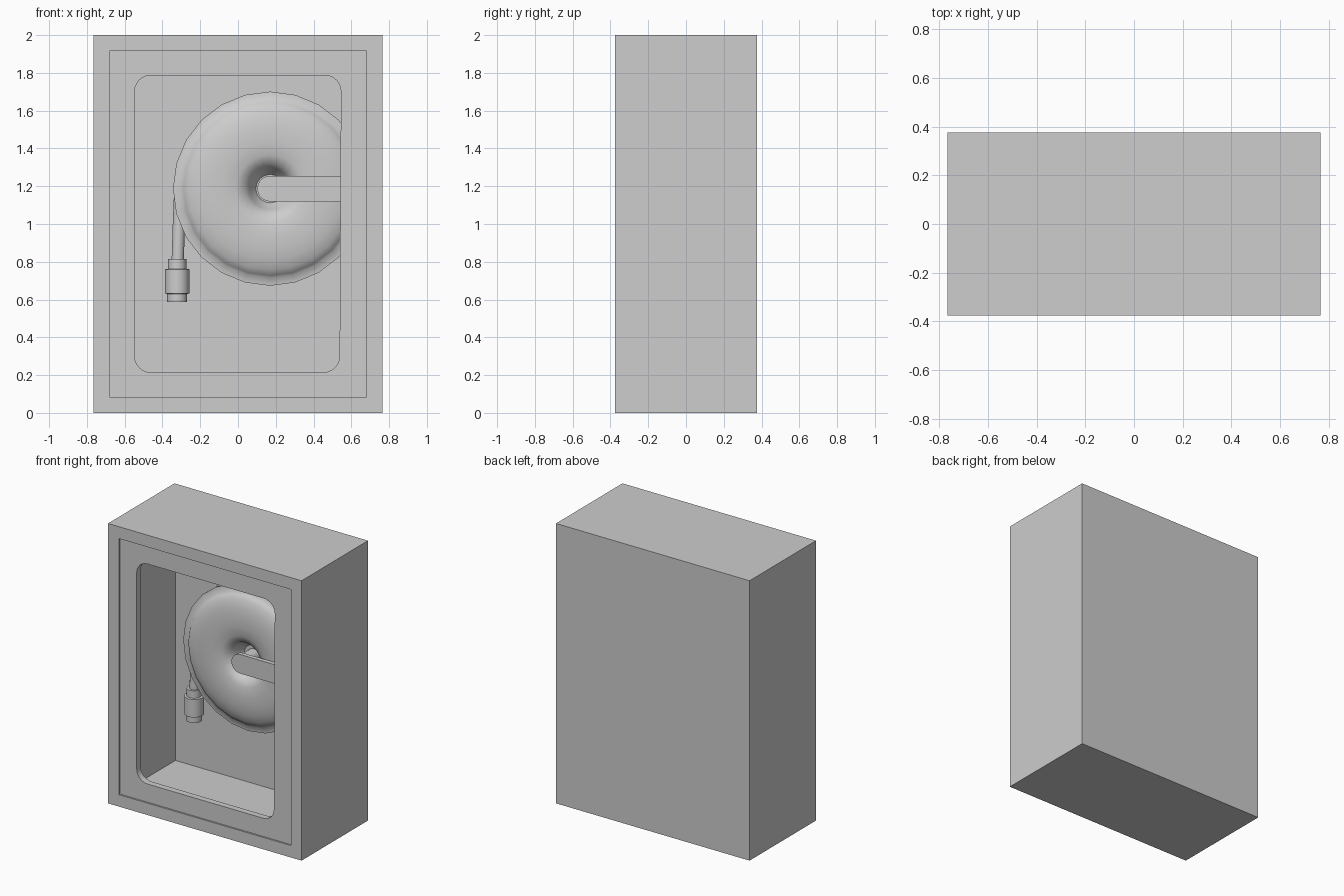
import bpy, bmesh
from math import cos, sin, pi, radians
from mathutils import Matrix, Vector

if "Cube" in bpy.data.objects:
    bpy.data.objects.remove(bpy.data.objects["Cube"])

GREY = (0.61, 0.61, 0.61, 1)
grey = bpy.data.materials.new("light_grey")
grey.use_nodes = True
grey.diffuse_color = GREY
grey.node_tree.nodes["Principled BSDF"].inputs["Base Color"].default_value = GREY

FRONT = -0.375  # front plane; depths below are measured from it


def finish(name, bm, smooth_angle=0):
    bmesh.ops.recalc_face_normals(bm, faces=bm.faces)
    mesh = bpy.data.meshes.new(name)
    bm.to_mesh(mesh)
    bm.free()
    mesh.materials.append(grey)
    if smooth_angle:
        mesh.shade_smooth()
        mesh.set_sharp_from_angle(angle=radians(smooth_angle))
    obj = bpy.data.objects.new(name, mesh)
    bpy.context.collection.objects.link(obj)
    return obj


def lathe(name, profile, matrix, steps, smooth_angle=40):
    """Turn (radius, height) points about local z, closing the ends."""
    bm = bmesh.new()
    points = [(0, profile[0][1])] + profile + [(0, profile[-1][1])]
    verts = [bm.verts.new((r, 0, h)) for r, h in points]
    edges = [bm.edges.new(pair) for pair in zip(verts, verts[1:])]
    bmesh.ops.spin(bm, geom=verts + edges, cent=(0, 0, 0), axis=(0, 0, 1),
                   angle=2 * pi, steps=steps)
    bmesh.ops.remove_doubles(bm, verts=bm.verts, dist=0.0005)
    bm.transform(matrix)
    return finish(name, bm, smooth_angle)


def rounded(corners, radius, steps=6):
    """Round the corners of a quad listed from lower left, anticlockwise."""
    points = []
    for i, (x, z) in enumerate(corners):
        cx = x + radius * (1 if i in (0, 3) else -1)
        cz = z + radius * (1 if i < 2 else -1)
        for k in range(steps + 1):
            a = pi + (i + k / steps) * pi / 2
            points.append((cx + radius * cos(a), cz + radius * sin(a)))
    return points


def plate(name, outlines, depth, thickness):
    """Flat upright plate; any outline after the first is a hole."""
    curve = bpy.data.curves.new(name, "CURVE")
    curve.dimensions = "2D"
    curve.fill_mode = "BOTH"
    curve.extrude = thickness / 2
    for outline in outlines:
        spline = curve.splines.new("POLY")
        spline.points.add(len(outline) - 1)
        for p, (x, z) in zip(spline.points, outline):
            p.co = (x, z, 0, 1)
        spline.use_cyclic_u = True
    temp = bpy.data.objects.new(name + "_outline", curve)
    bpy.context.collection.objects.link(temp)
    bm = bmesh.new()
    bm.from_mesh(temp.to_mesh())
    bpy.data.objects.remove(temp)
    bmesh.ops.remove_doubles(bm, verts=bm.verts, dist=0.0001)
    bm.transform(Matrix.Translation((0, FRONT + depth + thickness / 2, 0))
                 @ Matrix.Rotation(pi / 2, 4, "X"))
    return finish(name, bm)


# Cabinet: a box with its front inset and pushed back
bm = bmesh.new()
bmesh.ops.create_cube(bm, size=1, matrix=Matrix.Translation((0, 0, 1))
                      @ Matrix.Diagonal((1.53, 0.75, 2, 1)))
front = min(bm.faces, key=lambda f: f.calc_center_median().y)
bmesh.ops.inset_region(bm, faces=[front], thickness=0.085, use_even_offset=True)
pushed = bmesh.ops.extrude_face_region(bm, geom=[front])["geom"]
bmesh.ops.translate(bm, vec=(0, 0.64, 0),
                    verts=[v for v in pushed if isinstance(v, bmesh.types.BMVert)])
if front.is_valid:
    bmesh.ops.delete(bm, geom=[front], context="FACES")
finish("cabinet", bm)

# Door with a rounded window
border = [(-0.68, 0.085), (0.68, 0.085), (0.68, 1.915), (-0.68, 1.915)]
window = rounded([(-0.547, 0.215), (0.538, 0.215), (0.545, 1.787), (-0.547, 1.787)], 0.085)
plate("door", [border, window], 0.012, 0.045)

# Reel: bulged cheeks and thin rims either side of the wound hose
REEL = Vector((0.17, FRONT + 0.34, 1.187))
facing = Matrix.Translation(REEL) @ Matrix.Rotation(pi / 2, 4, "X")
cheek = [(0.075, 0.03), (0.11, 0.08), (0.132, 0.128), (0.18, 0.146), (0.25, 0.154),
         (0.32, 0.152), (0.38, 0.145), (0.43, 0.13), (0.46, 0.112), (0.472, 0.096),
         (0.514, 0.092), (0.514, 0.075), (0.48, 0.075)]
lathe("reel", cheek + [(r, -h) for r, h in reversed(cheek)], facing, 24, 55)

# Arm from the right side wall to the hub, with its pin
tip = [(REEL.x + 0.068 * cos(a), REEL.z + 0.068 * sin(a))
       for a in (pi / 2 + pi * k / 10 for k in range(11))]
plate("support_arm", [tip + [(0.68, REEL.z - 0.068), (0.68, REEL.z + 0.068)]], 0.155, 0.03)
lathe("hub_pin", [(0.05, 0.02), (0.05, 0.16)], facing, 12)

# Hose end hanging from the reel
hose = bpy.data.curves.new("hose_end", "CURVE")
hose.dimensions = "3D"
hose.bevel_depth = 0.034
hose.bevel_resolution = 3
hose.use_fill_caps = True
path = hose.splines.new("POLY")
path.points.add(3)
for p, (x, z) in zip(path.points, [(-0.295, 1.3), (-0.307, 1.15), (-0.313, 1.0), (-0.32, 0.78)]):
    p.co = (x, REEL.y, z, 1)
hose.materials.append(grey)
bpy.context.collection.objects.link(bpy.data.objects.new("hose_end", hose))

# Stepped nozzle
lathe("nozzle", [(0.053, 0.587), (0.053, 0.63), (0.065, 0.632), (0.065, 0.76),
                 (0.049, 0.762), (0.049, 0.815)],
      Matrix.Translation((-0.322, REEL.y, 0)), 16)
